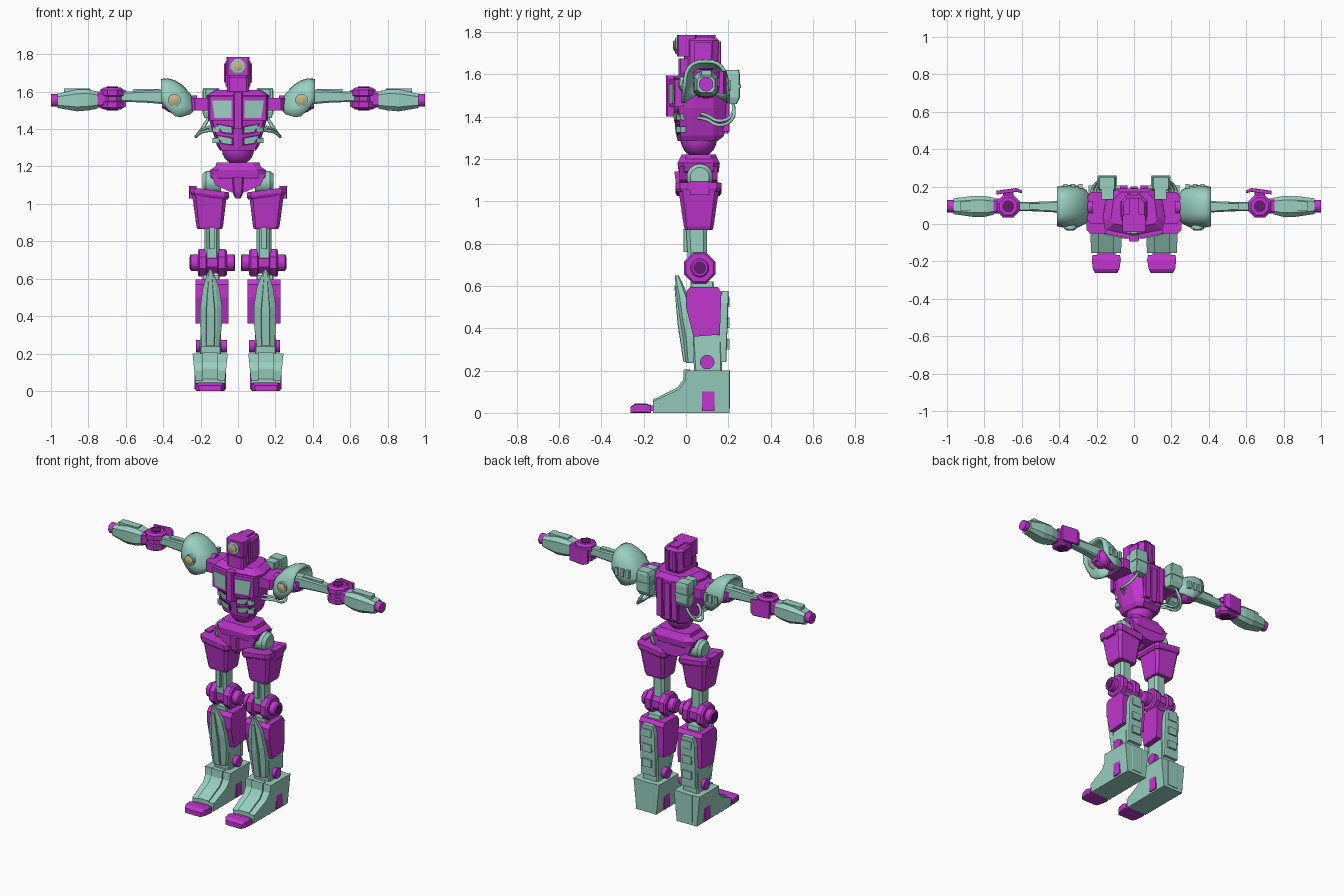
import bpy, bmesh, math
from mathutils import Vector


def material(name, rgb):
    m = bpy.data.materials.new(name)
    m.diffuse_color = (*rgb, 1)
    return m


PURPLE = material("purple", (0.53, 0.037, 0.62))
TEAL = material("pale_teal", (0.32, 0.63, 0.53))
TAN = material("tan", (0.60, 0.47, 0.22))
DARK = material("dark_purple", (0.13, 0.012, 0.16))


def place(axis, t, u, v):
    return {"x": (t, u, v), "y": (u, t, v), "z": (u, v, t)}[axis]


def skin(name, rings, mat, mirror=True, smooth=False, closed=True, caps=(True, True)):
    """Join rings of equal point count into one surface."""
    bm = bmesh.new()
    rows = [[bm.verts.new(p) for p in r] for r in rings]
    n = len(rows[0])
    for a, b in zip(rows, rows[1:]):
        for i in range(n if closed else n - 1):
            j = (i + 1) % n
            bm.faces.new((a[i], a[j], b[j], b[i]))
    if caps[0]:
        bm.faces.new(rows[0])
    if caps[1]:
        bm.faces.new(rows[-1])
    bmesh.ops.recalc_face_normals(bm, faces=bm.faces)
    me = bpy.data.meshes.new(name)
    bm.to_mesh(me)
    bm.free()
    me.materials.append(mat)
    ob = bpy.data.objects.new(name, me)
    bpy.context.collection.objects.link(ob)
    if smooth:
        bpy.ops.object.select_all(action="DESELECT")
        ob.select_set(True)
        bpy.context.view_layer.objects.active = ob
        bpy.ops.object.shade_smooth_by_angle(angle=math.radians(35))
    if mirror:
        ob.modifiers.new("mirror", "MIRROR").use_mirror_merge = False
    return ob


def loft(name, axis, secs, mat, c=0.12, mirror=True):
    """Chamfered rectangles (t, u0, u1, v0, v1) along an axis."""
    rings = []
    for t, u0, u1, v0, v1 in secs:
        a, b = (u1 - u0) / 2 * c, (v1 - v0) / 2 * c
        pts = [(u0 + a, v0), (u1 - a, v0), (u1, v0 + b), (u1, v1 - b),
               (u1 - a, v1), (u0 + a, v1), (u0, v1 - b), (u0, v0 + b)]
        rings.append([place(axis, t, u, v) for u, v in pts])
    return skin(name, rings, mat, mirror)


def box(name, x0, x1, y0, y1, z0, z1, mat, c=0.12, mirror=True):
    return loft(name, "z", [(z0, x0, x1, y0, y1), (z1, x0, x1, y0, y1)], mat, c, mirror)


def turned(name, axis, cu, cv, secs, mat, n=20, mirror=True):
    """Round part from (t, radius) pairs."""
    rings = [[place(axis, t, cu + r * math.cos(2 * math.pi * (i + .5) / n),
                    cv + r * math.sin(2 * math.pi * (i + .5) / n)) for i in range(n)] for t, r in secs]
    return skin(name, rings, mat, mirror, smooth=n > 10)


def ball(name, c, r, mat, mirror=True):
    secs = [(c[0] - r * math.cos(a), max(r * math.sin(a), .001)) for a in [math.pi * i / 12 for i in range(13)]]
    return turned(name, "x", c[1], c[2], secs, mat, 24, mirror)


def prism(name, axis, pts, t0, t1, mat, mirror=True):
    return skin(name, [[place(axis, t, u, v) for u, v in pts] for t in (t0, t1)], mat, mirror)


def tube(name, pts, r, mat):
    cu = bpy.data.curves.new(name, "CURVE")
    cu.dimensions, cu.bevel_depth, cu.bevel_resolution = "3D", r, 2
    cu.resolution_u = 6
    sp = cu.splines.new("BEZIER")
    sp.bezier_points.add(len(pts) - 1)
    for b, p in zip(sp.bezier_points, pts):
        b.co = p
        b.handle_left_type = b.handle_right_type = "AUTO"
    cu.materials.append(mat)
    ob = bpy.data.objects.new(name, cu)
    bpy.context.collection.objects.link(ob)
    ob.modifiers.new("mirror", "MIRROR").use_mirror_merge = False


# Torso: ridged front, angled back
def hull(z, w, yf, yb):
    half = [(0, yf), (w, yf + .2 * w), (w * 1.12, .03), (w, .13), (w * .65, yb)]
    return [(x, y, z) for x, y in half] + [(-x, y, z) for x, y in half[:0:-1]]


skin("torso", [hull(1.285, .085, -.04, .15), hull(1.31, .1, -.045, .18), hull(1.44, .135, -.062, .19),
               hull(1.58, .15, -.06, .19), hull(1.61, .11, -.02, .17)], PURPLE, False)
skin("chest_plate", [[(x, y, z) for x, y in [(0, -.083), (.15, -.053), (.16, -.01), (-.16, -.01), (-.15, -.053)]]
                     for z in (1.445, 1.575)], PURPLE, False)
box("chest_spine", -.026, .026, -.094, -.05, 1.40, 1.595, PURPLE, .3, False)


def front_panel(name, pts, mat, y0, slope):
    rings = [[(x, y0 + .2 * x + (1.45 - z) * slope + d, z) for x, z in pts] for d in (.004, -.005)]
    skin(name, rings, mat)


front_panel("chest_window", [(.036, 1.46), (.125, 1.46), (.138, 1.553), (.036, 1.553)], TEAL, -.083, 0)
for z in (1.385, 1.325):
    front_panel("belly_vent_rim", [(.022, z - .016), (.09, z - .006), (.118, z + .046), (.022, z + .03)], DARK, -.063, .13)
    front_panel("belly_vent", [(.034, z - .006), (.085, z + .001), (.108, z + .038), (.034, z + .024)], TEAL, -.067, .13)
    prism("side_vent", "z", [(.10, -.045), (.135, -.025), (.125, .0), (.1, .0)], z, z + .028, TEAL)
box("shoulder_block", .12, .25, .0, .17, 1.50, 1.565, PURPLE, .3)
box("back_ridge", .035, .075, .17, .205, 1.33, 1.58, PURPLE)
box("spine", -.02, .02, .17, .20, 1.32, 1.56, PURPLE, .12, False)
turned("shoulder_axle", "x", .09, 1.54, [(.22, .04), (.36, .04)], PURPLE)

# Back packs and hoses
loft("back_pack", "z", [(1.46, .10, .18, .19, .24), (1.49, .095, .19, .18, .255),
                        (1.60, .095, .19, .18, .255), (1.62, .105, .185, .185, .25)], TEAL)
box("pack_cap", .11, .175, .13, .20, 1.57, 1.615, TEAL)
box("pack_rib", .09, .195, .2, .26, 1.535, 1.55, TEAL)
for k, dz in ((0, 0), (.018, .02)):
    tube("hose", [(.12, .05 + k, 1.395 + dz), (.19 - k, .10, 1.385 + dz), (.225 - k, .16, 1.36 + dz),
                  (.205 - k, .215, 1.385 + dz), (.15, .225, 1.47)], .008, TEAL)

# Head
box("neck", -.045, .045, .0, .12, 1.55, 1.64, PURPLE, .3, False)
loft("head", "z", [(1.60, -.05, .05, -.01, .13), (1.635, -.066, .066, -.01, .15),
                   (1.76, -.066, .066, -.01, .155), (1.775, -.055, .055, -.01, .14)], PURPLE, .35, False)
box("jaw", -.058, .058, -.035, .06, 1.60, 1.675, PURPLE, .2, False)
box("visor", -.062, .062, -.042, .05, 1.685, 1.785, PURPLE, .15, False)
box("crest", -.028, .028, .0, .14, 1.76, 1.785, PURPLE, .15, False)
box("head_side", .055, .075, .04, .12, 1.65, 1.75, PURPLE)
box("head_back_ridge", .015, .035, .14, .165, 1.63, 1.755, PURPLE)
turned("lens_ring", "y", 0, 1.735, [(-.04, .042), (-.05, .042), (-.053, .036)], TEAL, 8, False)
turned("lens", "y", 0, 1.735, [(-.05, .025), (-.057, .025), (-.061, .015)], TAN, 20, False)

# Shoulder pads: open-bottomed shells
arcs = []
for x, hy, zb, zt in [(.232, .05, 1.50, 1.545), (.255, .09, 1.48, 1.59), (.30, .112, 1.465, 1.638),
                      (.335, .115, 1.468, 1.66), (.375, .113, 1.505, 1.672), (.412, .105, 1.55, 1.668)]:
    row = []
    for i in range(15):
        a = math.pi * i / 14
        cs, sn = math.cos(a), math.sin(a)
        row.append((x, .093 + math.copysign(hy * abs(cs) ** .75, cs), zb + (zt - zb) * abs(sn) ** .75))
    arcs.append(row)
pad = skin("shoulder_pad", arcs, TEAL, False, True, False, (True, False))
sol = pad.modifiers.new("thickness", "SOLIDIFY")
sol.thickness, sol.offset = .016, -1
bm = bmesh.new()
bm.from_mesh(pad.data)
top = max(bm.faces, key=lambda f: f.calc_center_median().z)
if top.normal.z < 0:
    bmesh.ops.reverse_faces(bm, faces=bm.faces)
bm.to_mesh(pad.data)
bm.free()
pad.modifiers.new("mirror", "MIRROR").use_mirror_merge = False
turned("pad_bolt_rim", "y", .34, 1.555, [(.0, .034), (-.028, .034)], TEAL)
turned("pad_bolt", "y", .34, 1.555, [(.0, .027), (-.03, .027), (-.036, .016)], TAN)
for i in range(3):
    box("pad_slat", .275 + i * .04, .298 + i * .04, .19, .213, 1.52, 1.57, TEAL)
ball("shoulder_joint", (.345, .093, 1.545), .06, PURPLE)
loft("shoulder_socket", "x", [(.34, .045, .14, 1.49, 1.59), (.405, .06, .125, 1.51, 1.585)], PURPLE, .3)

# Arms
loft("upper_arm", "x", [(.37, .06, .125, 1.53, 1.61), (.47, .065, .12, 1.54, 1.607),
                        (.58, .07, .117, 1.545, 1.60), (.63, .07, .117, 1.545, 1.60)], TEAL, .25)
box("upper_arm_plate", .42, .56, .078, .11, 1.57, 1.613, TEAL)
turned("elbow", "z", .672, .095, [(1.505, .05), (1.515, .066), (1.545, .066), (1.55, .056), (1.575, .056),
                                 (1.58, .066), (1.61, .066), (1.622, .05)], PURPLE, 8)
for z0, z1 in ((1.498, 1.507), (1.62, 1.627)):
    turned("elbow_cap", "z", .672, .095, [(z0, .032), (z1, .032)], DARK)
loft("elbow_flap", "x", [(.60, .165, .18, 1.52, 1.605), (.63, .172, .192, 1.51, 1.615),
                         (.735, .158, .178, 1.51, 1.615)], PURPLE)
box("elbow_link", .645, .70, .13, .175, 1.54, 1.59, PURPLE)
loft("elbow_cuff", "x", [(.70, .055, .135, 1.52, 1.60), (.755, .055, .135, 1.515, 1.60)], PURPLE, .3)
loft("forearm", "x", [(.75, .05, .14, 1.51, 1.60), (.80, .038, .15, 1.50, 1.612), (.86, .038, .15, 1.495, 1.612),
                      (.965, .053, .137, 1.513, 1.588)], TEAL, .4)
box("forearm_plate", .79, .93, .07, .12, 1.585, 1.617, TEAL)
turned("hand_barrel", "x", .095, 1.553, [(.95, .034), (1.0, .034)], PURPLE)
turned("barrel_mouth", "x", .095, 1.553, [(.99, .02), (1.0, .02)], PURPLE)

# Waist and pelvis
ball("waist_ball", (0, .06, 1.293), .086, PURPLE, False)
loft("pelvis", "z", [(1.11, -.09, .09, -.015, .13), (1.14, -.145, .145, -.035, .155), (1.18, -.15, .15, -.04, .16),
                     (1.20, -.12, .12, -.03, .15), (1.222, -.115, .115, -.02, .14)], PURPLE, .3, False)
prism("hip_skirt", "y", [(-.15, 1.165), (0, 1.13), (.15, 1.165), (.12, 1.10), (.03, 1.06), (-.03, 1.06), (-.12, 1.10)],
      -.03, .15, PURPLE, False)
loft("crotch_guard", "z", [(1.03, -.014, .014, -.03, .05), (1.06, -.028, .028, -.045, .09),
                           (1.14, -.03, .03, -.055, .12)], PURPLE, .3, False)
turned("hip_joint", "x", .065, 1.115, [(.09, .062), (.17, .062), (.19, .045)], TEAL)
box("hip_post", .105, .185, .02, .11, 1.0, 1.115, TEAL)

# Thighs
loft("thigh", "z", [(.865, .085, .215, -.005, .125), (.88, .08, .222, -.01, .13), (1.05, .06, .245, -.035, .155)], PURPLE, .2)
rim = loft("thigh_rim", "z", [(1.035, .055, .25, -.042, .16), (1.05, .047, .255, -.05, .167),
                              (1.075, .05, .255, -.05, .167)], PURPLE, .2)
for v in rim.data.vertices:
    v.co.z += (v.co.x - .15) * .13
box("thigh_side_plate", .222, .262, .02, .11, 1.03, 1.095, PURPLE)
loft("lower_thigh", "z", [(.70, .10, .18, .01, .10), (.88, .10, .18, .0, .10)], TEAL, .35)
box("thigh_strip", .125, .155, -.012, .02, .76, .87, TEAL)

# Knees
turned("knee", "x", .065, .685, [(.06, .07), (.07, .08), (.105, .08), (.11, .062), (.165, .062), (.17, .08),
                                (.205, .08), (.215, .07)], PURPLE, 8)
turned("knee_axle", "x", .065, .685, [(.015, .038), (.022, .045), (.25, .045), (.257, .038)], PURPLE)
turned("knee_cap", "x", .065, .685, [(.25, .03), (.26, .03)], DARK)

# Lower legs
prism("calf_guard", "x", [(0, .57), (.02, .595), (.15, .595), (.167, .57), (.16, .37), (.035, .36), (.0, .50)],
      .052, .228, PURPLE)
loft("shin_core", "z", [(.18, .09, .205, .04, .17), (.34, .09, .20, .03, .17), (.62, .10, .19, .02, .13)], TEAL)
loft("shin_plate", "z", [(.235, .10, .195, .0, .05), (.36, .085, .203, -.015, .05), (.45, .085, .203, -.03, .03),
                         (.55, .10, .188, -.042, .01), (.61, .122, .17, -.05, -.015), (.65, .14, .155, -.053, -.035)],
     TEAL, .45)
loft("shin_ridge", "z", [(.24, .125, .17, -.012, .03), (.42, .122, .172, -.04, .0), (.60, .138, .158, -.055, -.03)], TEAL)
loft("calf_plate", "z", [(.24, .095, .20, .15, .19), (.52, .095, .20, .155, .20), (.575, .11, .185, .17, .20)], TEAL)
for z in (.30, .40, .50):
    box("calf_slat", .115, .18, .185, .206, z, z + .05, TEAL)
turned("ankle", "x", .10, .24, [(.06, .034), (.225, .034)], PURPLE)

# Feet: side profile, wider towards the top
outline = [(-.155, 0), (.205, 0), (.205, .2), (.0, .2), (-.005, .15), (-.035, .11), (-.155, .055)]
skin("foot", [[(.149 + s * (.074 + .1 * z), y, z) for y, z in outline] for s in (-1, 1)], TEAL)
prism("instep", "x", [(-.155, .04), (-.155, .063), (-.04, .12), (-.014, .155), (-.01, .205), (.02, .205), (.02, .05)],
      .108, .19, TEAL)
box("heel_plate", .11, .19, .19, .209, .02, .2, TEAL)
for x0, x1 in ((.065, .08), (.22, .233)):
    box("foot_side_plate", x0, x1, .075, .135, .01, .10, PURPLE, 0)
box("toe_hinge", .10, .195, -.18, -.14, .01, .035, PURPLE)
loft("toe", "y", [(-.262, .09, .208, 0, .03), (-.24, .078, .22, 0, .044), (-.19, .07, .226, 0, .044),
                  (-.166, .075, .222, 0, .036)], PURPLE, .15)
